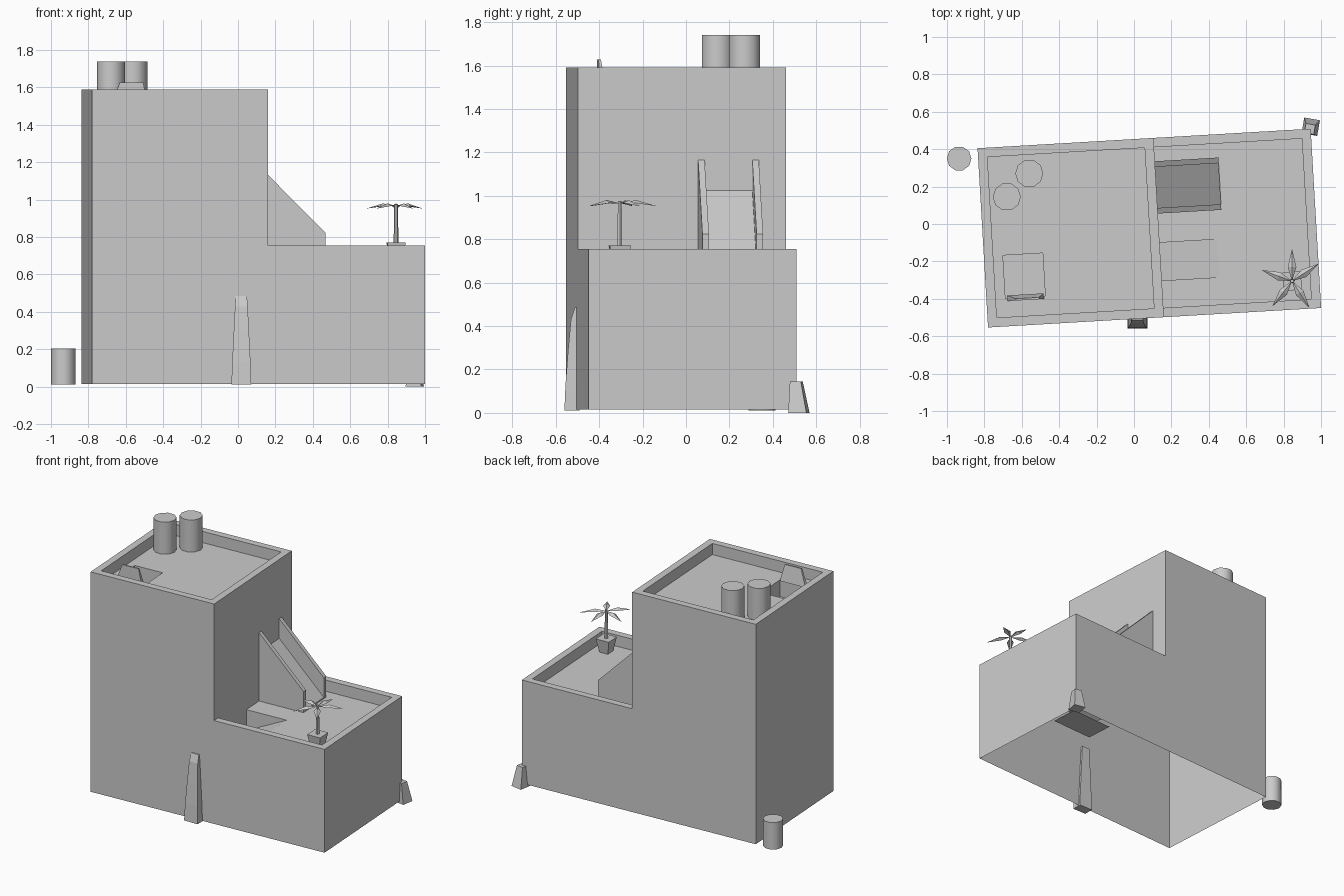
import bpy, bmesh, math
from mathutils import Matrix, Vector

if "Cube" in bpy.data.objects:
    bpy.data.objects.remove(bpy.data.objects["Cube"])

# The house is turned slightly about z
HOUSE = Matrix.Translation((0.082, -0.022, 0)) @ Matrix.Rotation(math.radians(3.35), 4, 'Z')
WORLD = Matrix.Identity(4)


def finish(name, bm, mat=WORLD, smooth=False):
    me = bpy.data.meshes.new(name)
    bm.to_mesh(me)
    bm.free()
    me.transform(mat)
    ob = bpy.data.objects.new(name, me)
    bpy.context.collection.objects.link(ob)
    if smooth:
        bpy.context.view_layer.objects.active = ob
        ob.select_set(True)
        bpy.ops.object.shade_smooth_by_angle(angle=math.radians(46))
        ob.select_set(False)
    return ob


def rect(x0, x1, y0, y1, zl, zr=None):
    """Counter-clockwise rectangle; left and right ends may differ in height."""
    zr = zl if zr is None else zr
    return [(x0, y0, zl), (x1, y0, zr), (x1, y1, zr), (x0, y1, zl)]


def circle(cx, cy, r, z, n, turn=0.0):
    return [(cx + r * math.cos(math.tau * i / n + turn),
             cy + r * math.sin(math.tau * i / n + turn), z) for i in range(n)]


def loft(name, rings, mat=WORLD, bottom=True, top=True, smooth=False):
    bm = bmesh.new()
    rows = [[bm.verts.new(p) for p in ring] for ring in rings]
    n = len(rows[0])
    for a, b in zip(rows, rows[1:]):
        for i in range(n):
            j = (i + 1) % n
            bm.faces.new((a[i], a[j], b[j], b[i]))
    if top:
        bm.faces.new(rows[-1])
    if bottom:
        bm.faces.new(rows[0][::-1])
    flat = [f for f in bm.faces if f.calc_area() < 1e-6]
    bmesh.ops.delete(bm, geom=flat, context='FACES_ONLY')
    bmesh.ops.remove_doubles(bm, verts=bm.verts, dist=1e-5)
    return finish(name, bm, mat, smooth)


def prism(name, profile, y0, y1, mat):
    """Extrude an x-z profile along y."""
    return loft(name, [[(x, y1, z) for x, z in profile],
                       [(x, y0, z) for x, z in profile]], mat)


# House shell: open-bottomed lower walls
L, R, M, D, W = -0.892, 0.892, 0.05, 0.48, 0.05
LOW, HIGH, SUNK = 0.755, 1.59, 0.08
loft("lower_walls", [rect(L, R, -D, D, 0.015), rect(L, R, -D, D, LOW)],
     HOUSE, bottom=False, top=False)

# Upper storey with parapet and roof hatch pit
loft("upper_storey", [
    rect(L, M, -D, D, LOW), rect(L, M, -D, D, HIGH),
    rect(L + W, M - W, -D + W, D - W, HIGH),
    rect(L + W, M - W, -D + W, D - W, HIGH - SUNK),
    rect(-0.79, -0.577, -0.33, -0.10, HIGH - SUNK),
    rect(-0.79, -0.577, -0.33, -0.10, HIGH - SUNK - 0.12)], HOUSE, bottom=False)

# Terrace with parapet and sloping stairwell
F = LOW - SUNK
loft("terrace", [
    rect(M, R, -D, D, LOW), rect(M, R - W, -D + W, D - W, LOW),
    rect(M, R - W, -D + W, D - W, F),
    rect(M, 0.357, -0.284, -0.081, F),
    rect(M, 0.357, -0.284, -0.081, F - 0.15, F)], HOUSE, bottom=False)

# Hatch lid standing open at the front of the pit
loft("hatch_lid", [rect(-0.78, -0.585, -0.345, -0.315, HIGH - SUNK),
                   rect(-0.735, -0.61, -0.345, -0.335, 1.627)], HOUSE)

# Terrace stair ramp with side walls
prism("stair_ramp", [(M, F), (0.39, F), (0.39, 0.685), (M, 1.025)], 0.105, 0.325, HOUSE)
for side, y in (("front", 0.075), ("back", 0.325)):
    prism("stair_wall_" + side, [(M, F), (0.39, F), (0.39, 0.825), (M, 1.165)],
          y, y + 0.03, HOUSE)

# Water tanks on the roof and barrel on the ground
for name, x, y, r, z0, z1 in (("tank_left", -0.68, 0.145, 0.075, 1.51, 1.74),
                              ("tank_right", -0.56, 0.27, 0.075, 1.51, 1.74),
                              ("barrel", -0.935, 0.35, 0.066, 0.012, 0.205)):
    loft(name, [circle(x, y, r, z0, 10), circle(x, y, r, z1, 10)], smooth=True)

# Tapered buttress on the front wall
loft("front_buttress", [rect(0.018 - w, 0.018 + w, y, -0.49, z) for w, y, z in (
    (0.053, -0.56, 0.012), (0.049, -0.555, 0.13), (0.041, -0.543, 0.29),
    (0.034, -0.53, 0.43), (0.03, -0.512, 0.485))])

# Tapered corner stone
loft("corner_stone", [circle(0.945, 0.52, 0.06, 0.0, 4, math.radians(35)),
                      circle(0.94, 0.508, 0.036, 0.145, 4, math.radians(35))])

# Floor slab inside the back corner
loft("floor_slab", [rect(0.55, 0.88, 0.25, 0.45, 0.01)], HOUSE, bottom=False)

# Potted palm
PX, PY = 0.845, -0.305
loft("palm_pot", [circle(PX, PY, 0.046, F, 4, math.radians(48)),
                  circle(PX, PY, 0.07, 0.772, 4, math.radians(48))])
loft("palm_trunk", [circle(PX, PY, 0.013, 0.765, 6), circle(PX, PY, 0.01, 0.975, 6)])

# Palm leaves: folded kites that droop at the tip
bm = bmesh.new()
for deg in (160, 90, 33, -57, -128):
    turn = Matrix.Translation((PX, PY, 0)) @ Matrix.Rotation(math.radians(deg), 4, 'Z')
    pts = [(0, 0, 0.965), (0.075, -0.023, 0.966), (0.075, 0, 0.98),
           (0.075, 0.023, 0.966), (0.172, 0, 0.952)]
    base, lo, mid, hi, tip = [bm.verts.new(turn @ Vector(p)) for p in pts]
    for tri in ((base, lo, mid), (base, mid, hi), (lo, tip, mid), (mid, tip, hi)):
        bm.faces.new(tri)
finish("palm_leaves", bm)
